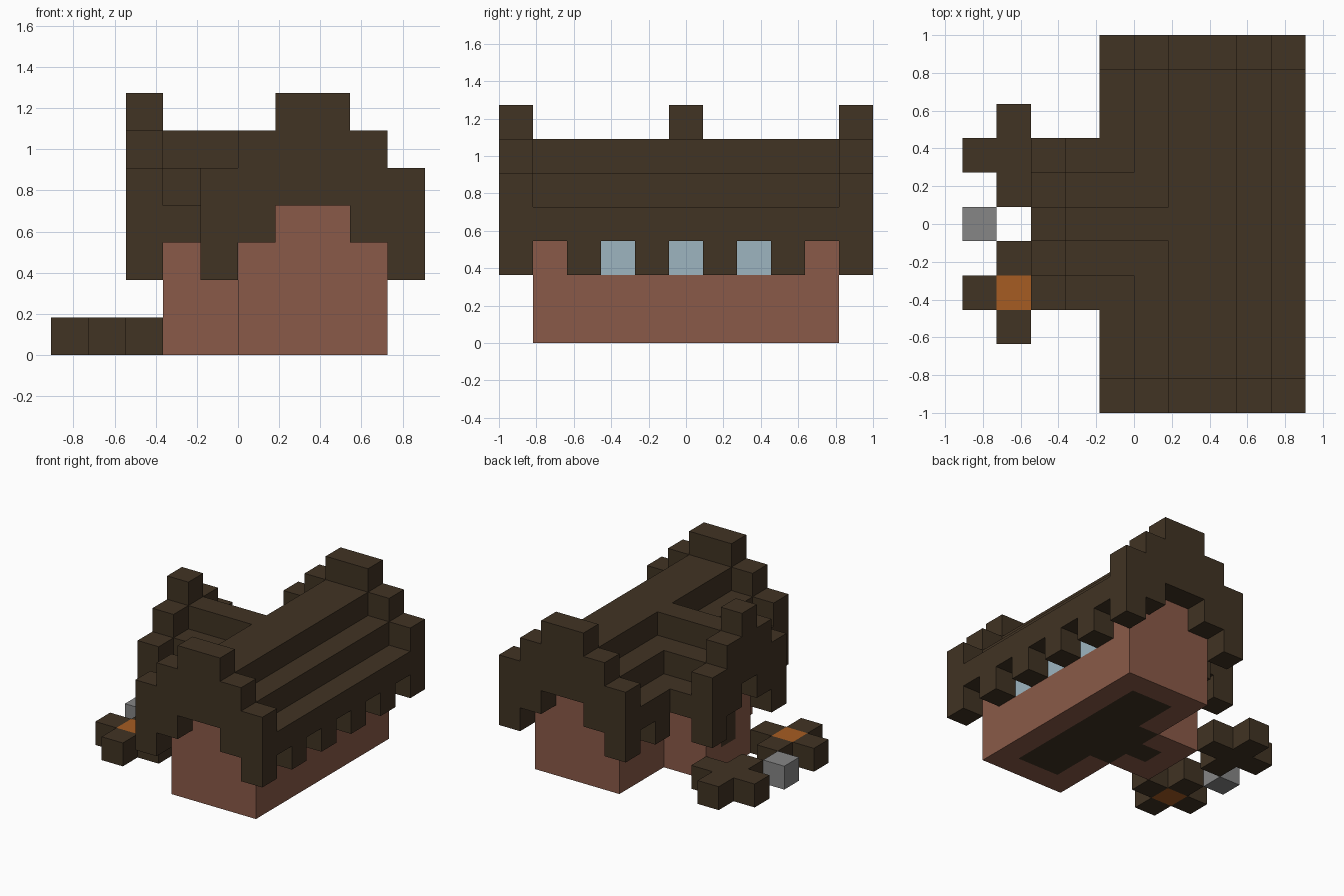
import bpy
import bmesh
from mathutils import Vector
from itertools import product

if "Cube" in bpy.data.objects:
    bpy.data.objects.remove(bpy.data.objects["Cube"], do_unlink=True)

UNIT = 2 / 11                       # edge length of one block
ORIGIN = Vector((-5, -5.5, 0))      # grid corner, in blocks


def material(name, hex_code):
    srgb = [int(hex_code[i:i + 2], 16) / 255 for i in (0, 2, 4)]
    colour = [c / 12.92 if c <= 0.04045 else ((c + 0.055) / 1.055) ** 2.4 for c in srgb] + [1]
    mat = bpy.data.materials.new(name)
    mat.use_nodes = True
    mat.diffuse_color = colour
    mat.node_tree.nodes["Principled BSDF"].inputs["Base Color"].default_value = colour
    return mat


wood = material("dark wood", "413323")
clay = material("clay wall", "8A5A48")
glass = material("pale blue glass", "9DB5C0")
stone = material("grey stone", "868686")
orange = material("orange", "A65C22")

parts = {}      # part name -> material
owner = {}      # block position -> part name; later parts replace earlier ones


def fill(name, mat, xs, ys, zs):
    """Give all blocks in the inclusive ranges to a part."""
    parts[name] = mat
    spans = [range(a, b + 1) for a, b in (xs, ys, zs)]
    for cell in product(*spans):
        owner[cell] = name


def build(name, mat):
    """Skin the outside of a part's blocks and merge the flat faces."""
    bm = bmesh.new()
    for cell in [c for c, n in owner.items() if n == name]:
        for axis, side in product(range(3), (0, 1)):
            step = list(cell)
            step[axis] += 2 * side - 1
            if tuple(step) in owner:
                continue
            u, v = (axis + 1) % 3, (axis + 2) % 3
            ring = []
            for a, b in ((0, 0), (1, 0), (1, 1), (0, 1)):
                p = Vector(cell)
                p[axis] += side
                p[u] += a
                p[v] += b
                ring.append(bm.verts.new((p + ORIGIN) * UNIT))
            bm.faces.new(ring if side else ring[::-1])
    bmesh.ops.remove_doubles(bm, verts=bm.verts, dist=UNIT / 100)
    bmesh.ops.dissolve_limit(bm, angle_limit=0.01, verts=bm.verts, edges=bm.edges)
    mesh = bpy.data.meshes.new(name)
    bm.to_mesh(mesh)
    bm.free()
    mesh.materials.append(mat)
    bpy.context.collection.objects.link(bpy.data.objects.new(name, mesh))


# Walls of the long house and of the side wing
fill("house_walls", clay, (5, 8), (1, 9), (0, 2))
fill("house_walls", clay, (6, 7), (1, 9), (3, 3))
fill("wing_walls", clay, (3, 4), (4, 6), (0, 2))
fill("wing_walls", clay, (3, 5), (5, 5), (3, 3))

# Stepped house roof: eaves, middle course, ridge
for eave, middle in ((4, 5), (9, 8)):
    fill("house_roof", wood, (eave, eave), (1, 9), (3, 3))
    fill("house_roof", wood, (middle, middle), (1, 9), (3, 4))
fill("house_roof", wood, (6, 7), (1, 9), (4, 5))

# Stepped wing roof running into the house roof
for eave, middle in ((3, 4), (7, 6)):
    fill("wing_roof", wood, (3, 3), (eave, eave), (3, 3))
    fill("wing_roof", wood, (3, 4), (middle, middle), (3, 4))
fill("wing_roof", wood, (3, 5), (5, 5), (4, 5))

# Raised gable frames, three blocks tall and climbing to the ridge
for name, y in (("front_gable", 0), ("back_gable", 10)):
    for step in range(3):
        for x in (4 + step, 9 - step):
            fill(name, wood, (x, x), (y, y), (2 + step, 4 + step))
for step in range(3):
    for y in (3 + step, 7 - step):
        fill("wing_gable", wood, (2, 2), (y, y), (2 + step, 4 + step))

# Teeth hanging below the eaves, with windows between them
for y in (2, 4, 6, 8):
    fill("eave_teeth", wood, (9, 9), (y, y), (2, 2))
for y in (2, 8):
    fill("eave_teeth", wood, (4, 4), (y, y), (2, 2))
for y in (3, 5, 7):
    fill("windows", glass, (8, 8), (y, y), (2, 2))
for y in (3, 7):
    fill("windows", glass, (5, 5), (y, y), (2, 2))

# Door and floor
fill("door", wood, (3, 3), (5, 5), (1, 2))
fill("floor", wood, (6, 7), (2, 8), (0, 0))
fill("floor", wood, (5, 5), (4, 6), (0, 0))
fill("floor", wood, (4, 4), (5, 5), (0, 0))

# Cross-shaped log piles beside the entrance, one with a fire
for name, y in (("front_logs", 3), ("back_logs", 7)):
    fill(name, wood, (0, 2), (y, y), (0, 0))
    fill(name, wood, (1, 1), (y - 1, y + 1), (0, 0))
fill("fire", orange, (1, 1), (3, 3), (0, 0))
fill("stone_block", stone, (0, 0), (5, 5), (0, 0))

for part, part_material in parts.items():
    build(part, part_material)
